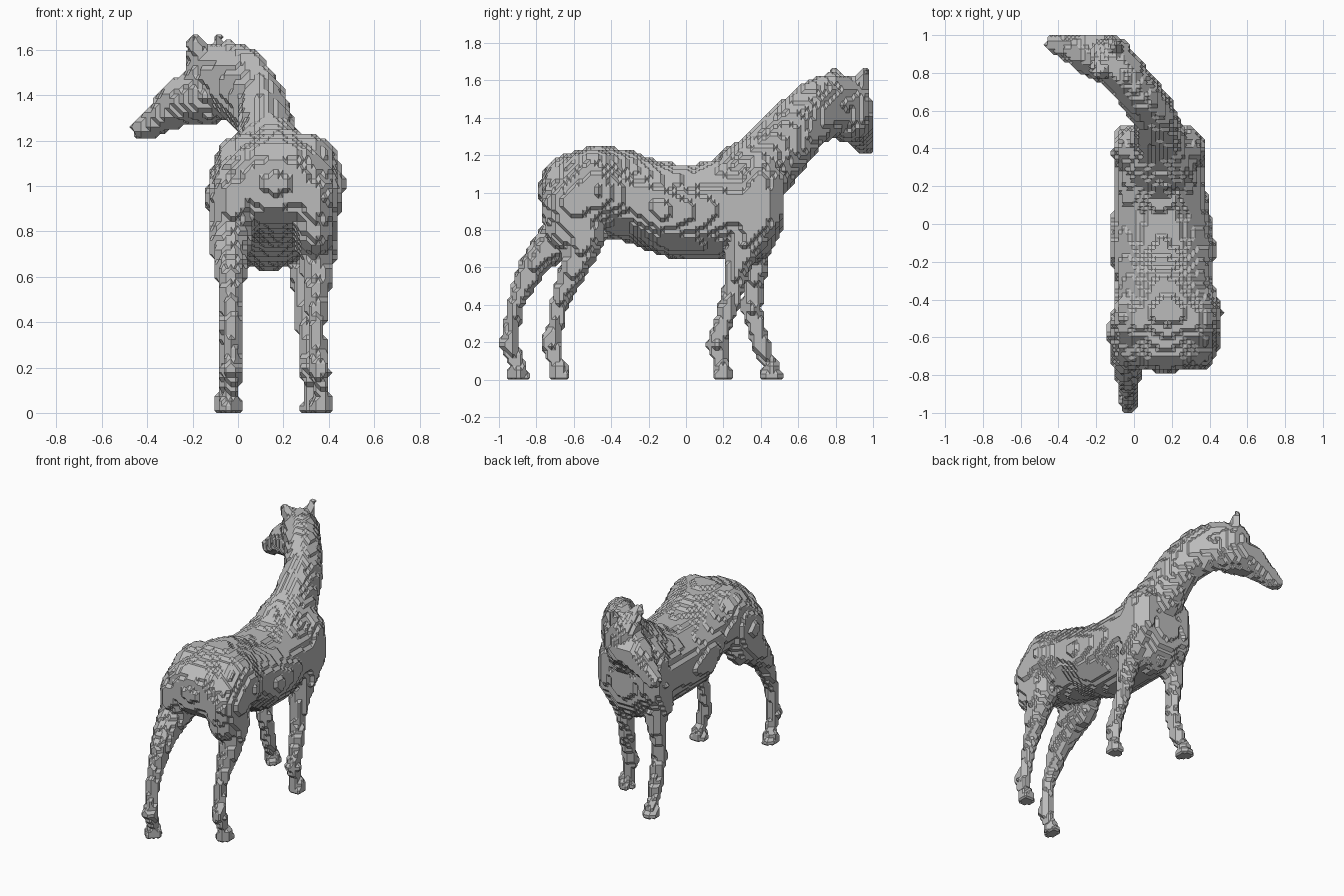
import bpy
import bmesh
import math
from mathutils import Vector

cube = bpy.data.objects.get("Cube")
if cube:
    bpy.data.objects.remove(cube)

CELL = 2 / 96
cells = set()


def stamp(c, r):
    """Fill every cell whose centre lies in an ellipsoid."""
    lo = [math.floor((c[a] - r[a]) / CELL) for a in range(3)]
    hi = [math.ceil((c[a] + r[a]) / CELL) for a in range(3)]
    lo[2] = max(lo[2], 0)
    for i in range(lo[0], hi[0]):
        dx = (((i + .5) * CELL - c[0]) / r[0]) ** 2
        for j in range(max(lo[1], -48), min(hi[1], 48)):
            dxy = dx + (((j + .5) * CELL - c[1]) / r[1]) ** 2
            if dxy > 1:
                continue
            for k in range(lo[2], hi[2]):
                if dxy + (((k + .5) * CELL - c[2]) / r[2]) ** 2 <= 1:
                    cells.add((i, j, k))


def sweep(stations):
    """Blend ellipsoids (centre, radii) along a chain of stations."""
    for (c0, r0), (c1, r1) in zip(stations, stations[1:]):
        c0, r0, c1, r1 = map(Vector, (c0, r0, c1, r1))
        n = max(2, math.ceil((c1 - c0).length / (CELL * .6)))
        for s in range(n + 1):
            stamp(c0.lerp(c1, s / n), r0.lerp(r1, s / n))


def limb(points, flat=1):
    """Tube through (x, y, z, radius) points, narrowed sideways by flat."""
    sweep([((x, y, z), (r * flat, r, r)) for x, y, z, r in points])


# Barrel: rump, loin, belly, chest
sweep([
    ((.165, -.66, 1.01), (.26, .125, .185)),
    ((.18, -.47, 1.01), (.29, .14, .245)),
    ((.16, -.3, .98), (.255, .09, .245)),
    ((.15, -.13, .91), (.285, .09, .25)),
    ((.145, .05, .895), (.26, .09, .255)),
    ((.135, .22, .92), (.24, .10, .28)),
    ((.135, .36, .92), (.24, .165, .29)),
])

# Neck, turning to the side
sweep([
    ((.14, .3, 1.06), (.19, .17, .205)),
    ((.135, .41, 1.13), (.155, .165, .205)),
    ((.12, .49, 1.225), (.13, .155, .195)),
    ((.105, .575, 1.32), (.115, .14, .19)),
    ((.045, .67, 1.42), (.11, .13, .18)),
    ((-.035, .77, 1.465), (.11, .12, .175)),
    ((-.11, .85, 1.49), (.10, .12, .14)),
])

# Head: cheek to muzzle
limb([(-.12, .87, 1.49, .12), (-.13, .865, 1.4, .13), (-.24, .9, 1.375, .108),
      (-.33, .93, 1.312, .075), (-.415, .955, 1.253, .055)])

# Ears, one on each side of the turned head
limb([(-.16, .84, 1.56, .06), (-.175, .81, 1.605, .045), (-.195, .8, 1.64, .025)])
limb([(-.1, .92, 1.56, .05), (-.09, .94, 1.61, .03), (-.085, .96, 1.655, .015)])

# Shoulders and haunches
for side in (-1, 1):
    sweep([((.135 + side * .13, .39, 1.03), (.11, .135, .16)),
           ((.135 + side * .15, .375, .9), (.10, .14, .17)),
           ((.13 + side * .165, .33, .74), (.07, .09, .1))])
    sweep([((.17 + side * .14, -.5, 1.07), (.14, .18, .16)),
           ((.16 + side * .17, -.58, .95), (.13, .2, .17)),
           ((.155 + side * .185, -.6, .8), (.09, .15, .12))])

# Hind legs
limb([(-.035, -.66, .78, .115), (-.035, -.76, .68, .09), (-.03, -.82, .6, .075),
      (-.03, -.88, .48, .055), (-.025, -.92, .38, .047), (-.025, -.93, .27, .043),
      (-.03, -.945, .19, .055), (-.025, -.915, .1, .04)], .85)
limb([(.345, -.54, .78, .115), (.35, -.57, .67, .09), (.35, -.605, .58, .075),
      (.345, -.65, .48, .055), (.345, -.685, .38, .047), (.35, -.7, .27, .043),
      (.36, -.725, .19, .055), (.37, -.695, .1, .04)], .85)

# Forelegs
limb([(.29, .31, .72, .09), (.29, .275, .6, .07), (.295, .25, .48, .054),
      (.305, .225, .38, .056), (.315, .19, .28, .047), (.32, .165, .19, .056),
      (.325, .185, .1, .04)], .85)
limb([(-.02, .36, .72, .09), (-.03, .375, .6, .064), (-.035, .36, .48, .05),
      (-.035, .35, .38, .056), (-.035, .375, .28, .047), (-.04, .4, .19, .053),
      (-.045, .435, .1, .04)], .85)

# Hooves
for x, y in ((-.035, -.9), (.37, -.68), (.33, .19), (-.05, .455)):
    sweep([((x, y, .07), (.045, .045, .04)), ((x, y + .005, .02), (.053, .06, .045))])

# Outer walls of the filled cells
grid = bmesh.new()
corners, owner = {}, {}


def corner(p):
    if p not in corners:
        corners[p] = grid.verts.new(Vector(p) * CELL)
    return corners[p]


for cell in cells:
    for a in range(3):
        b, c = (a + 1) % 3, (a + 2) % 3
        for s in (0, 1):
            near = list(cell)
            near[a] += 2 * s - 1
            if tuple(near) in cells:
                continue
            ring = []
            for u, v in ((0, 0), (1, 0), (1, 1), (0, 1)):
                p = list(cell)
                p[a] += s
                p[b] += u
                p[c] += v
                ring.append(corner(tuple(p)))
            owner[grid.faces.new(ring if s else ring[::-1])] = cell

# Chamfered skin: one vertex per wall, one face per wall corner
skin = bmesh.new()
point = {f: skin.verts.new(f.calc_center_median()) for f in owner}
for v in grid.verts:
    todo = set(v.link_loops)
    while todo:
        loop = start = next(iter(todo))
        ring = []
        while loop in todo:
            todo.discard(loop)
            ring.append(point[loop.face])
            edge = loop.link_loop_prev.edge
            options = [m for m in edge.link_loops if m.vert == v]
            same = [m for m in options if owner[m.face] == owner[loop.face]]
            loop = (same or options or [start])[0]
        if len(ring) > 2 and skin.faces.get(ring) is None:
            skin.faces.new(ring)
bmesh.ops.triangulate(skin, faces=[f for f in skin.faces if len(f.verts) > 4])

mesh = bpy.data.meshes.new("horse_body")
skin.to_mesh(mesh)
grid.free()
skin.free()
horse = bpy.data.objects.new("horse_body", mesh)
bpy.context.collection.objects.link(horse)

# Plain grey
colour = (.5, .5, .5, 1)
grey = bpy.data.materials.new("grey")
grey.use_nodes = True
grey.diffuse_color = colour
grey.node_tree.nodes["Principled BSDF"].inputs["Base Color"].default_value = colour
mesh.materials.append(grey)
